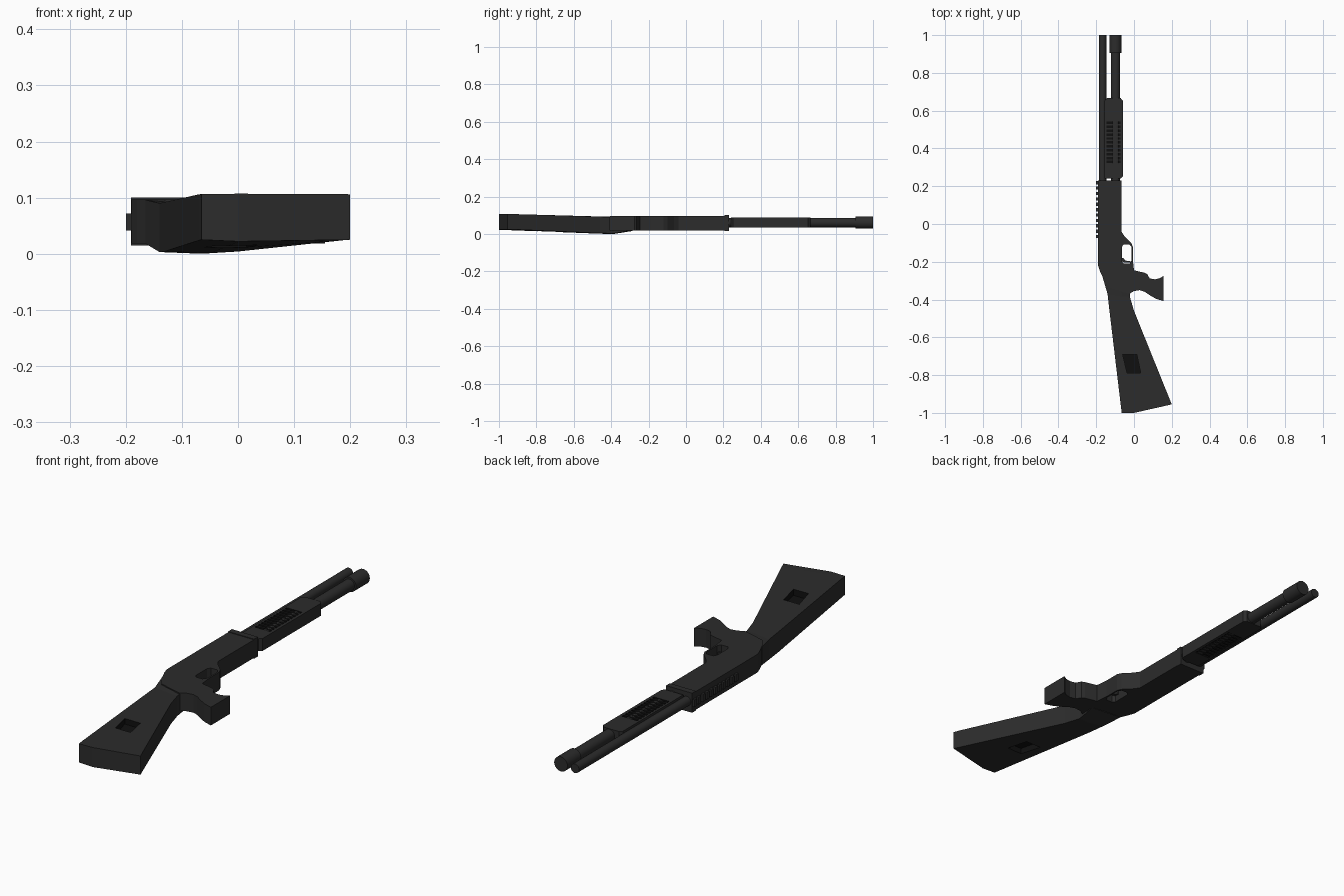
import bpy, bmesh, math
from mathutils import Matrix, Vector

if "Cube" in bpy.data.objects:
    bpy.data.objects.remove(bpy.data.objects["Cube"])


def material(name, v):
    m = bpy.data.materials.new(name)
    m.diffuse_color = (v, v, v, 1)
    m.use_nodes = True
    m.node_tree.nodes["Principled BSDF"].inputs["Base Color"].default_value = m.diffuse_color
    return m


GREY = material("dark_grey", 0.025)
BLACK = material("black", 0.005)


def finish(name, bm, mat=GREY):
    bmesh.ops.recalc_face_normals(bm, faces=bm.faces)
    me = bpy.data.meshes.new(name)
    bm.to_mesh(me)
    bm.free()
    me.materials.append(mat)
    ob = bpy.data.objects.new(name, me)
    bpy.context.collection.objects.link(ob)
    return ob


def prism(name, outline, z0, z1, mat=GREY):
    bm = bmesh.new()
    face = bm.faces.new([bm.verts.new((x, y, z0)) for x, y in outline])
    top = bmesh.ops.extrude_face_region(bm, geom=[face])["geom"]
    bmesh.ops.translate(bm, vec=(0, 0, z1 - z0),
                        verts=[g for g in top if isinstance(g, bmesh.types.BMVert)])
    return finish(name, bm, mat)


def boxes(name, spans, mat=GREY):
    bm = bmesh.new()
    for lo, hi in spans:
        lo, hi = Vector(lo), Vector(hi)
        bmesh.ops.create_cube(bm, size=1, matrix=Matrix.Translation((lo + hi) / 2)
                              @ Matrix.Diagonal((*(hi - lo), 1)))
    return finish(name, bm, mat)


def tube(name, x, y0, y1, r, z=0.06):
    bm = bmesh.new()
    bmesh.ops.create_cone(bm, cap_ends=True, segments=24, radius1=r, radius2=r, depth=y1 - y0,
                          matrix=Matrix.Translation((x, (y0 + y1) / 2, z))
                          @ Matrix.Rotation(math.pi / 2, 4, "X"))
    for f in bm.faces:
        f.smooth = len(f.verts) == 4
    for e in bm.edges:
        e.smooth = all(f.smooth for f in e.link_faces)
    return finish(name, bm)


def cut(ob, cutter):
    mod = ob.modifiers.new("cut", "BOOLEAN")
    mod.operation, mod.solver, mod.object = "DIFFERENCE", "EXACT", cutter
    mod.material_mode = "TRANSFER"
    cutter.hide_render = True
    cutter.display_type = "WIRE"
    cutter.hide_set(True)


# Receiver with trigger guard and swept pistol grip in one profile
receiver = prism("receiver_and_grip", [
    (-0.19, 0.23), (-0.067, 0.23), (-0.067, -0.04), (-0.05, -0.065), (-0.015, -0.1),
    (-0.006, -0.12), (-0.006, -0.19), (0.0, -0.245), (0.055, -0.258), (0.07, -0.265),
    (0.083, -0.288), (0.11, -0.293), (0.135, -0.288), (0.155, -0.275), (0.155, -0.408),
    (0.115, -0.395), (0.085, -0.378), (0.055, -0.358), (0.03, -0.35), (0.0, -0.355),
    (-0.025, -0.37), (-0.13, -0.34), (-0.155, -0.305), (-0.18, -0.25), (-0.19, -0.22)],
    0.018, 0.097)
cut(receiver, prism("trigger_guard_opening", [
    (-0.055, -0.108), (-0.024, -0.108), (-0.013, -0.122), (-0.013, -0.195), (-0.024, -0.21),
    (-0.055, -0.21), (-0.064, -0.198), (-0.064, -0.122)], -0.1, 0.2))
prism("trigger", [(-0.068, -0.18), (-0.057, -0.18), (-0.045, -0.194), (-0.015, -0.198),
                  (-0.015, -0.204), (-0.055, -0.203), (-0.068, -0.195)], 0.047, 0.069)
boxes("receiver_collar", [((-0.191, 0.205, 0.015), (-0.066, 0.231, 0.1))])

# Sight rail teeth
boxes("sight_rail", [((-0.2, y, 0.041), (-0.185, y + 0.017, 0.072))
                     for y in (0.21 - 0.0285 * i for i in range(11))])

# Shoulder stock: three-column sections (left, ridge, right), with z range per section
sections = [
    ([(-0.165, -0.285), (-0.08, -0.29), (-0.02, -0.3)], 0.018, 0.096),
    ([(-0.14, -0.37), (-0.065, -0.385), (-0.022, -0.385)], 0.003, 0.09),
    ([(-0.131, -0.45), (-0.05, -0.455), (0.0, -0.46)], 0.004, 0.092),
    ([(-0.069, -0.968), (0.0, -0.968), (0.187, -0.923)], 0.024, 0.106),
    ([(-0.065, -1.0), (0.0, -1.0), (0.2, -0.955)], 0.025, 0.106)]
bm = bmesh.new()
rings = []
for pts, z0, z1 in sections:
    low = [bm.verts.new((x, y, z0 - 0.003 * (i == 1))) for i, (x, y) in enumerate(pts)]
    high = [bm.verts.new((x, y, z1 + 0.001 * (i == 1))) for i, (x, y) in enumerate(pts)]
    rings.append(low + high[::-1])
for a, b in zip(rings, rings[1:]):
    for i in range(6):
        j = (i + 1) % 6
        bm.faces.new((a[i], a[j], b[j], b[i]))
for r in (rings[0], rings[-1]):
    bm.faces.new((r[0], r[1], r[4], r[5]))
    bm.faces.new((r[1], r[2], r[3], r[4]))
stock = finish("stock", bm)

# Dark recess on both faces of the stock
window = [(-0.06, -0.692), (0.015, -0.692), (0.036, -0.79), (-0.036, -0.79)]
for side, z0, z1 in (("upper", 0.075, 0.2), ("lower", -0.1, 0.04)):
    cut(stock, prism(side + "_stock_recess", window, z0, z1, BLACK))

# Barrel, magazine tube and end cap
tube("upper_tube", -0.166, 0.2, 1.0, 0.02)
tube("lower_tube", -0.098, 0.2, 0.95, 0.025)
tube("tube_cap", -0.098, 0.905, 1.0, 0.032, 0.061)

# Sliding fore-end with grooves on both faces
pump = prism("fore_end", [(-0.155, 0.24), (-0.07, 0.24), (-0.058, 0.252), (-0.058, 0.652),
                          (-0.07, 0.666), (-0.143, 0.666), (-0.155, 0.655)], 0.033, 0.087)
grooves = [((-0.145, y, z), (-0.071, y + 0.013, z + 0.1))
           for y in (0.322 + 0.0207 * i for i in range(11)) for z in (-0.06, 0.08)]
cut(pump, boxes("fore_end_grooves", grooves, BLACK))
